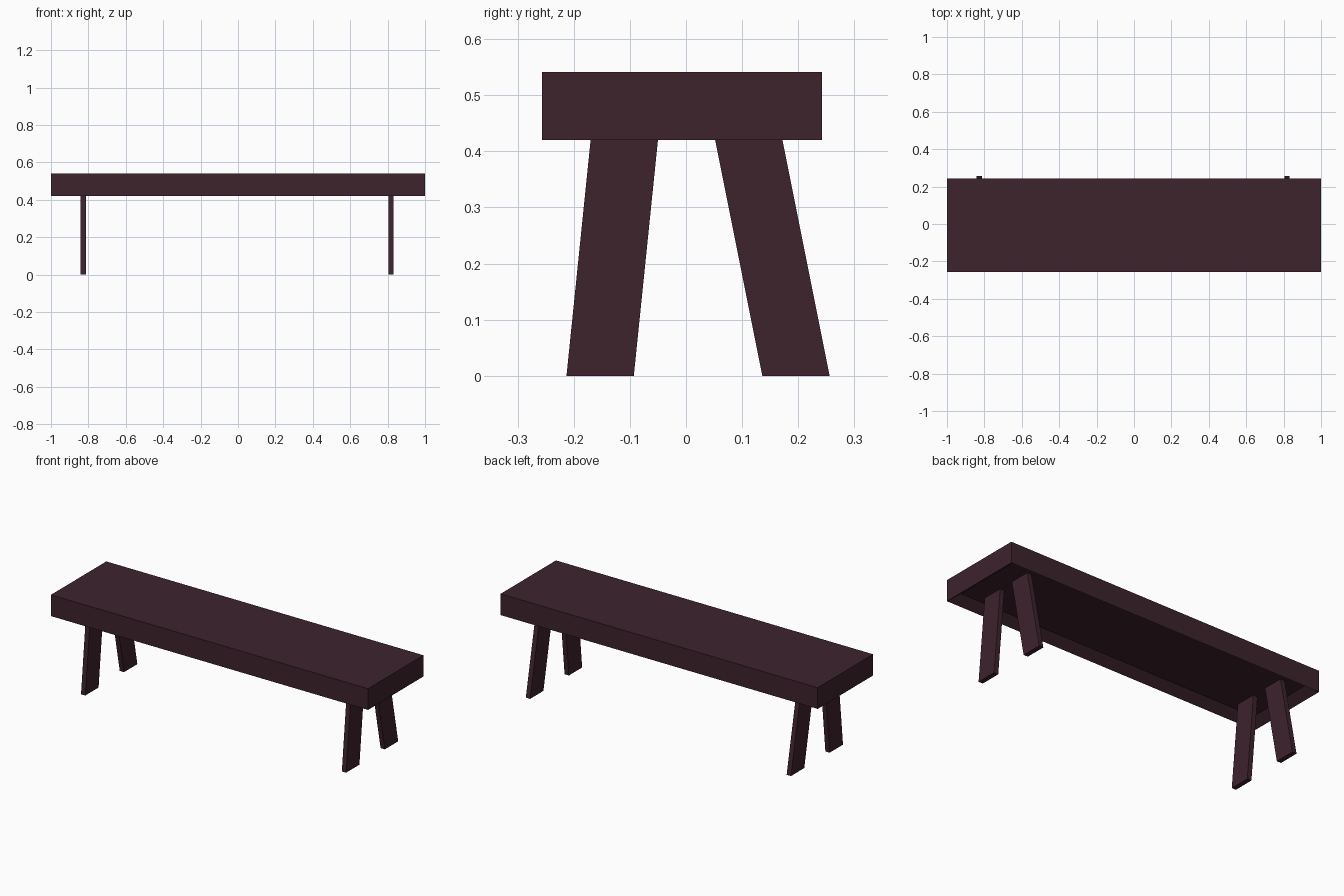
import bpy, bmesh

if "Cube" in bpy.data.objects:
    bpy.data.objects.remove(bpy.data.objects["Cube"])

wood = bpy.data.materials.new("dark_wood")
wood.diffuse_color = (0.047, 0.0170, 0.0265, 1)
wood.use_nodes = True
wood.node_tree.nodes["Principled BSDF"].inputs["Base Color"].default_value = wood.diffuse_color

TOP, RIM_Z, RECESS = 0.541, 0.42, 0.04
PANEL_Z = RIM_Z + RECESS


def finish(bm, name):
    bmesh.ops.recalc_face_normals(bm, faces=bm.faces)
    mesh = bpy.data.meshes.new(name)
    bm.to_mesh(mesh)
    bm.free()
    mesh.materials.append(wood)
    obj = bpy.data.objects.new(name, mesh)
    bpy.context.collection.objects.link(obj)
    return obj


# Seat: box with a shallow recess framed by a rim underneath
bm = bmesh.new()
bmesh.ops.create_cube(bm, size=1)
for v in bm.verts:
    v.co.x *= 2
    v.co.y = 0.242 if v.co.y > 0 else -0.257
    v.co.z = TOP if v.co.z > 0 else RIM_Z
bm.normal_update()
bottom = [f for f in bm.faces if f.normal.z < -0.9]
bmesh.ops.inset_individual(bm, faces=bottom, thickness=0.07)
for v in bottom[0].verts:
    v.co.z = PANEL_Z
finish(bm, "seat")


# Legs: slanted planks running from the floor up to the seat panel
def leg(name, x0, x1, foot, slope, width=0.12):
    top = PANEL_Z + 0.003
    y = foot + slope * top
    profile = [(foot, 0), (foot + width, 0), (y + width, top), (y, top)]
    bm = bmesh.new()
    face = bm.faces.new([bm.verts.new((x0, py, pz)) for py, pz in profile])
    ext = bmesh.ops.extrude_face_region(bm, geom=[face])
    for g in ext["geom"]:
        if isinstance(g, bmesh.types.BMVert):
            g.co.x = x1
    finish(bm, name)


for side, x0, x1 in (("left", -0.841, -0.814), ("right", 0.804, 0.831)):
    leg("front_leg_" + side, x0, x1, -0.213, 0.043 / 0.42)
    leg("back_leg_" + side, x0, x1, 0.136, -0.084 / 0.42)
